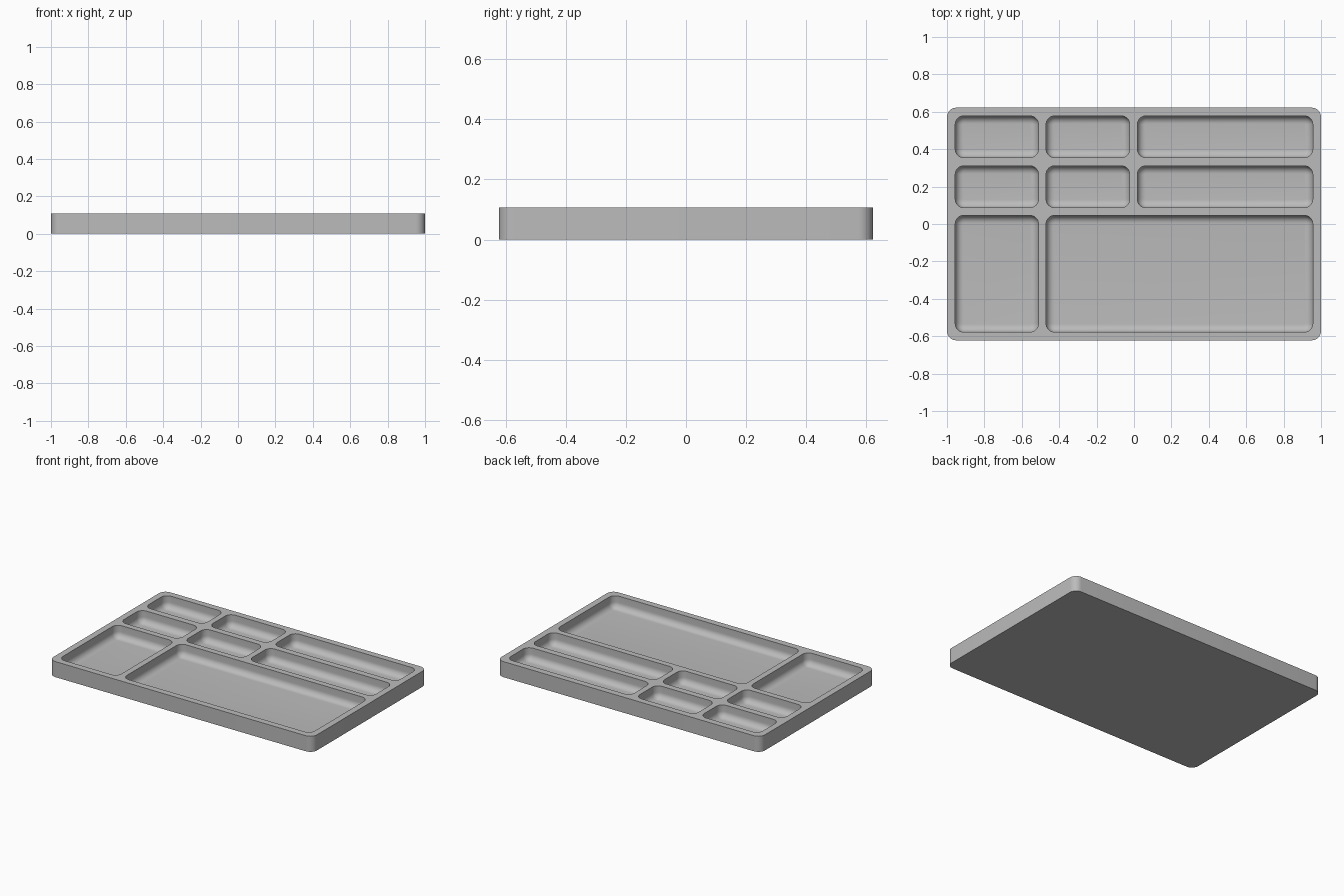
import bpy, bmesh, math

cube = bpy.data.objects.get("Cube")
if cube:
    bpy.data.objects.remove(cube)

HEIGHT, DEPTH, FILLET, CORNER = 0.107, 0.085, 0.042, 0.046

grey = bpy.data.materials.new("plain grey")
grey.use_nodes = True
colour = (0.5, 0.5, 0.5, 1)
grey.diffuse_color = colour
grey.node_tree.nodes["Principled BSDF"].inputs["Base Color"].default_value = colour

bm = bmesh.new()


def ring(x0, x1, y0, y1, z, radius, inset=0.0, steps=8):
    """Rounded rectangle of vertices, counter-clockwise."""
    r = radius - inset
    centres = ((x1 - radius, y1 - radius), (x0 + radius, y1 - radius),
               (x0 + radius, y0 + radius), (x1 - radius, y0 + radius))
    verts = []
    for quarter, (cx, cy) in enumerate(centres):
        for i in range(steps + 1):
            a = (quarter + i / steps) * math.pi / 2
            verts.append(bm.verts.new((cx + r * math.cos(a), cy + r * math.sin(a), z)))
    return verts


def bridge(lower, upper):
    n = len(lower)
    for i in range(n):
        j = (i + 1) % n
        bm.faces.new((lower[i], lower[j], upper[j], upper[i]))


def loop_edges(verts):
    return [bm.edges.get((v, verts[i - 1])) for i, v in enumerate(verts)]


# Outer walls and underside
body = (-1, 1, -0.622, 0.622)
base = ring(*body, 0, 0.05)
rim = ring(*body, HEIGHT, 0.05)
bridge(base, rim)
bm.faces.new(base[::-1])
top_edges = loop_edges(rim)

# Compartments: straight wall, rounded foot, flat floor
left, middle, right = (-0.956, -0.511), (-0.47, -0.023), (0.018, 0.956)
back, centre, front = (0.355, 0.578), (0.087, 0.311), (-0.578, 0.046)
pockets = [(c, r) for r in (back, centre) for c in (left, middle, right)]
pockets += [(left, front), ((middle[0], right[1]), front)]
for (x0, x1), (y0, y1) in pockets:
    previous = ring(x0, x1, y0, y1, HEIGHT, CORNER)
    mouth = previous
    for i in range(9):
        a = i / 8 * math.pi / 2
        z = HEIGHT - DEPTH + FILLET * (1 - math.sin(a))
        current = ring(x0, x1, y0, y1, z, CORNER, FILLET * (1 - math.cos(a)))
        bridge(current[::-1], previous[::-1])
        previous = current
    bm.faces.new(previous)
    top_edges += loop_edges(mouth)

# Flat top surface around the compartments
bmesh.ops.triangle_fill(bm, use_beauty=True, edges=top_edges, normal=(0, 0, 1))
bmesh.ops.recalc_face_normals(bm, faces=bm.faces)

mesh = bpy.data.meshes.new("compartment_tray")
bm.to_mesh(mesh)
bm.free()
mesh.materials.append(grey)
tray = bpy.data.objects.new("compartment_tray", mesh)
bpy.context.collection.objects.link(tray)
bpy.context.view_layer.objects.active = tray
tray.select_set(True)
bpy.ops.object.shade_smooth_by_angle(angle=math.radians(35))
